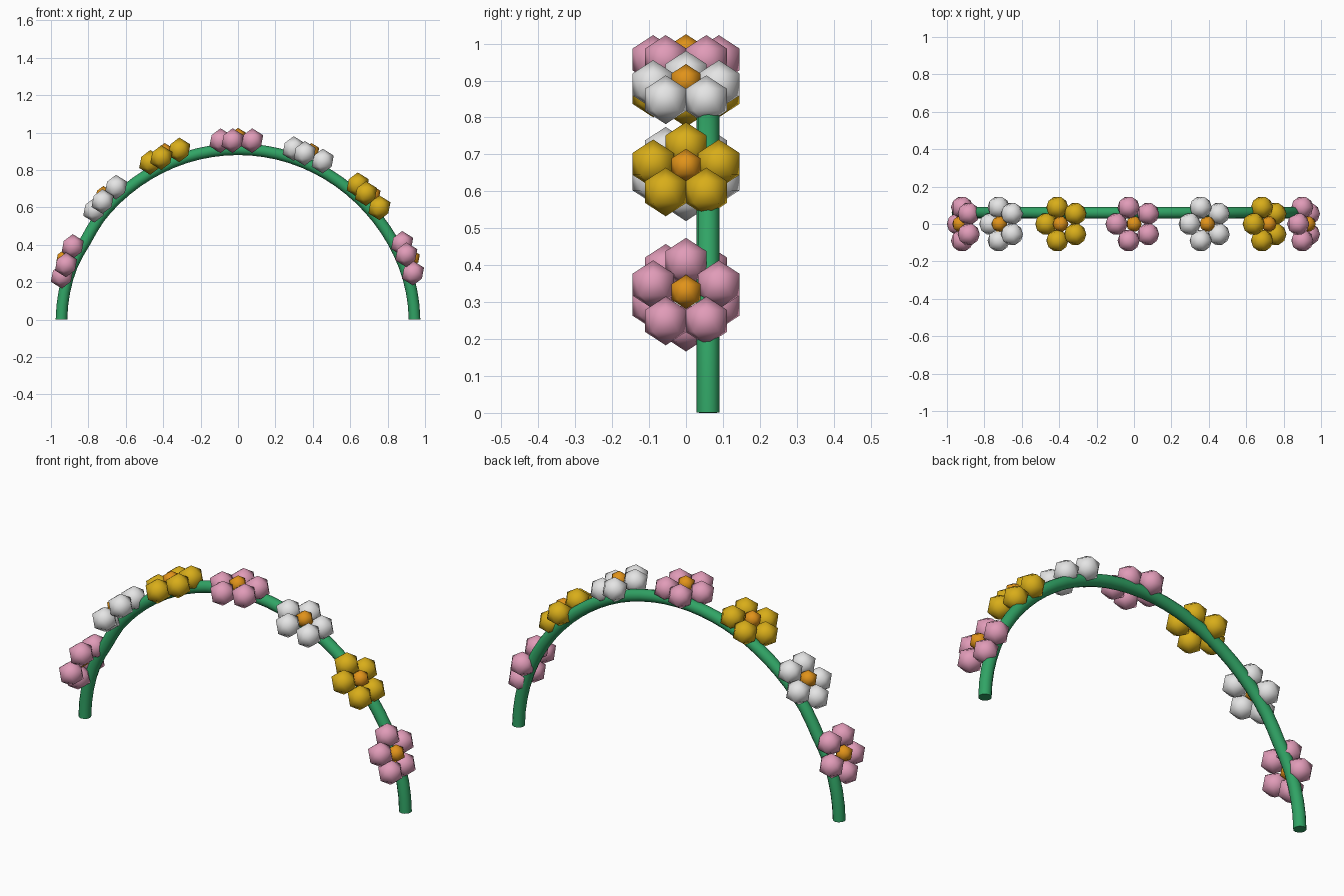
import bpy, bmesh, math
from mathutils import Vector, Matrix

if "Cube" in bpy.data.objects:
    bpy.data.objects.remove(bpy.data.objects["Cube"])


def material(name, rgb):
    m = bpy.data.materials.new(name)
    m.diffuse_color = (*rgb, 1)
    m.use_nodes = True
    m.node_tree.nodes["Principled BSDF"].inputs["Base Color"].default_value = m.diffuse_color
    return m


GREEN = material("stem green", (0.03, 0.37, 0.13))
ORANGE = material("centre orange", (0.75, 0.29, 0.01))
PETALS = [material("petal pink", (0.75, 0.33, 0.48)),
          material("petal white", (0.78, 0.78, 0.78)),
          material("petal yellow", (0.69, 0.42, 0.01))]

BASE_Z = -0.011       # height of the arch centre
FLOWER_ARC = 0.968    # arch radius at the flowers
RING = 0.0935         # petal ring radius


def balls(name, centres, radius, mat):
    """Smooth shaded low-poly balls joined in one object."""
    bm = bmesh.new()
    for c in centres:
        bmesh.ops.create_icosphere(bm, subdivisions=1, radius=radius,
                                   matrix=Matrix.Translation(c))
    for f in bm.faces:
        f.smooth = True
    me = bpy.data.meshes.new(name)
    bm.to_mesh(me)
    bm.free()
    me.materials.append(mat)
    ob = bpy.data.objects.new(name, me)
    bpy.context.collection.objects.link(ob)


# Arched stem: a tube standing slightly behind the flowers
def stem_point(deg):
    a = math.radians(deg)
    r = 0.922 + 0.022 * abs(math.cos(a)) ** 6
    r -= 0.010 * math.exp(-((deg - 152) / 6) ** 2)   # small dent on the left
    return Vector((r * math.cos(a), 0.06, BASE_Z + r * math.sin(a)))


N = 40
SIDES = 12
TUBE = 0.031
START = 0.9
bm = bmesh.new()
rings = []
for i in range(N + 1):
    deg = START + (180 - 2 * START) * i / N
    p = stem_point(deg)
    t = (stem_point(deg + 0.5) - stem_point(deg - 0.5)).normalized()
    side = Vector((0, 1, 0))
    out = side.cross(t)
    rings.append([bm.verts.new(p + TUBE * (out * math.cos(k * math.tau / SIDES)
                                           + side * math.sin(k * math.tau / SIDES)))
                  for k in range(SIDES)])
for a, b in zip(rings, rings[1:]):
    for k in range(SIDES):
        f = bm.faces.new((a[k], a[(k + 1) % SIDES], b[(k + 1) % SIDES], b[k]))
        f.smooth = True
bm.faces.new(rings[0])
bm.faces.new(rings[-1])
bmesh.ops.recalc_face_normals(bm, faces=bm.faces)
for e in bm.edges:
    e.smooth = e.calc_face_angle(0) < math.radians(40)
low = min(v.co.z for v in bm.verts)
for v in bm.verts:
    if v.co.z < 0.08:
        v.co.z -= low * (1 - v.co.z / 0.08)
me = bpy.data.meshes.new("stem")
bm.to_mesh(me)
bm.free()
me.materials.append(GREEN)
bpy.context.collection.objects.link(bpy.data.objects.new("stem", me))

# Seven flowers spread over the arch, five petals and a centre each
for i in range(7):
    tilt = math.radians(-70 + 140 * i / 6)
    rot = Matrix.Rotation(tilt, 3, 'Y')
    centre = Vector((0, 0, BASE_Z)) + rot @ Vector((0, 0, FLOWER_ARC))
    petals = []
    for k in range(5):
        a = math.pi + k * math.tau / 5
        petals.append(centre + rot @ Vector((RING * math.cos(a), RING * math.sin(a), 0)))
    balls(f"flower_{i + 1}_petals", petals, 0.066, PETALS[i % 3])
    balls(f"flower_{i + 1}_centre", [centre + rot @ Vector((0, 0, 0.022))], 0.0465, ORANGE)
